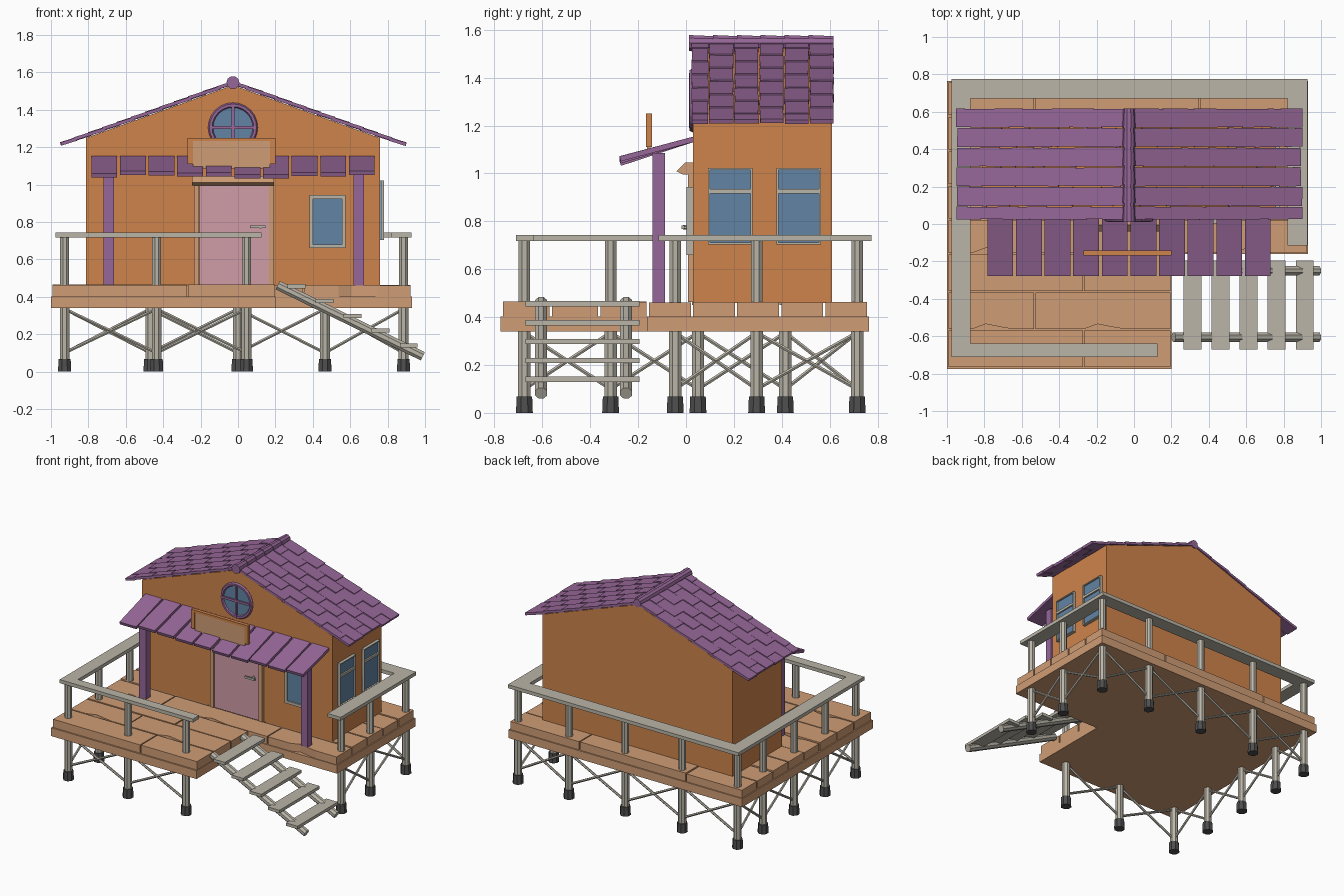
import bpy, bmesh, math, random
from mathutils import Vector, Matrix

if "Cube" in bpy.data.objects:
    bpy.data.objects.remove(bpy.data.objects["Cube"])
random.seed(4)

def lin(c):
    return c / 12.92 if c <= 0.04045 else ((c + 0.055) / 1.055) ** 2.4

def material(name, r, g, b):
    m = bpy.data.materials.new(name)
    m.diffuse_color = (lin(r / 255), lin(g / 255), lin(b / 255), 1)
    m.use_nodes = True
    m.node_tree.nodes["Principled BSDF"].inputs["Base Color"].default_value = m.diffuse_color
    return m

ORANGE = material("orange wall", 207, 132, 75)
TAN = material("tan wood", 208, 157, 117)
PURPLE = material("purple wood", 150, 103, 152)
PINK = material("pink door", 208, 158, 167)
GLASS = material("blue glass", 98, 132, 164)
GREY = material("weathered grey", 186, 181, 168)
DARK = material("dark footing", 78, 78, 78)

parts = {}          # name -> (bmesh, material); repeats share one object

def mesh(name, mat):
    if name not in parts:
        parts[name] = (bmesh.new(), mat)
    return parts[name][0]

def slab(name, mat, centre, size, rot=None):
    m = Matrix.Translation(centre) @ (rot or Matrix()) @ Matrix.Diagonal((*size, 1))
    bmesh.ops.create_cube(mesh(name, mat), size=1, matrix=m)

def box(name, mat, x0, x1, y0, y1, z0, z1):
    slab(name, mat, ((x0 + x1) / 2, (y0 + y1) / 2, (z0 + z1) / 2), (x1 - x0, y1 - y0, z1 - z0))

def rod(name, mat, a, b, r, sides=8, r2=None):
    a, b = Vector(a), Vector(b)
    d = b - a
    m = Matrix.Translation((a + b) / 2) @ d.to_track_quat('Z', 'Y').to_matrix().to_4x4() \
        @ Matrix.Rotation(math.pi / sides, 4, 'Z')
    bmesh.ops.create_cone(mesh(name, mat), cap_ends=True, segments=sides, radius1=r,
                          radius2=r if r2 is None else r2, depth=d.length, matrix=m)

def prism(name, mat, pts, offset):
    bm = mesh(name, mat)
    f = bm.faces.new([bm.verts.new(p) for p in pts])
    ext = bmesh.ops.extrude_face_region(bm, geom=[f], use_keep_orig=True)
    vs = [g for g in ext["geom"] if isinstance(g, bmesh.types.BMVert)]
    bmesh.ops.translate(bm, vec=offset, verts=vs)

# Deck: L-shaped base with a notch at the front right for the stairs
prism("deck_base", TAN, [(-1, -.775, .34), (.2, -.775, .34), (.2, -.16, .34), (.93, -.16, .34),
                         (.93, .765, .34), (-1, .765, .34)], (0, 0, .062))

# Deck boards, some with a chipped front edge
rows = [(-.77 + .2033 * i, -.77 + .2033 * (i + 1), .2) for i in range(3)] + \
       [(-.16 + .184 * i, -.16 + .184 * (i + 1), .925) for i in range(5)]
for i, (y0, y1, xe) in enumerate(rows):
    cuts = [-.995, (-.27, -.53)[i % 2]] + ([(.2, .35)[i % 2]] if xe > .5 else []) + [xe]
    for j, (a, b) in enumerate(zip(cuts, cuts[1:])):
        a, b, lo, hi = a + .004, b - .004, y0 + .006, y1 - .004
        m = (a + b) / 2
        chip = [(m - .1, lo), (m - .03, lo + .026), (m + .05, lo + .01), (m + .11, lo)] if i in (1, 3) else []
        pts = [(a, lo)] + chip + [(b, lo), (b, hi), (a, hi)]
        top = .465 - random.random() * .006
        prism("deck_boards", TAN, [(x, y, .4) for x, y in pts], (0, 0, top - .4))

# Legs, footings, cross braces and railing posts
left = [(-.927, y) for y in (-.675, -.315, .05, .415, .715)]
back = [(x, .715) for x in (-.927, -.47, 0, .465, .885)]
front = [(x, -.675) for x in (-.927, -.435, .045)]
right = [(.885, y) for y in (-.045, .295, .715)]
for x, y in sorted(set(left + back + front + right)):
    rod("legs", GREY, (x, y, .03), (x, y, .345), .028)
    rod("footings", DARK, (x, y, 0), (x, y, .068), .038, 8, .035)
    rod("rail_posts", GREY, (x, y, .45), (x, y, .725), .026)
for line in (left, back, front, right):
    for (x0, y0), (x1, y1) in zip(line, line[1:]):
        rod("cross_braces", GREY, (x0, y0, .1), (x1, y1, .335), .009, 6)
        rod("cross_braces", GREY, (x0, y0, .335), (x1, y1, .1), .009, 6)

# Handrails
box("handrail", GREY, -.975, -.875, -.71, .775, .717, .743)
box("handrail", GREY, .82, .928, -.115, .775, .717, .743)
box("handrail", GREY, -.875, .82, .672, .775, .717, .743)
box("handrail", GREY, -.875, .125, -.71, -.638, .717, .743)

# Stairs
for y in (-.605, -.25):
    rod("stair_stringers", GREY, (.212, y, .462), (.988, y, .082), .027)
for i in range(5):
    x, z = .313 + .15 * i, .456 - .079 * i
    box("stair_treads", GREY, x - .048, x + .048, -.67, -.195, z - .011, z + .011)

# House body with gable
CX, APEX, SLOPE = -.027, 1.545, .359
eave = APEX - .785 * SLOPE - .014
prism("house_walls", ORANGE, [(CX - .785, .03, .46), (CX + .785, .03, .46), (CX + .785, .03, eave),
                              (CX, .03, APEX - .014), (CX - .785, .03, eave)], (0, .58, 0))

# Roof shingles: staggered columns running from ridge to eave
ang, length = math.atan(SLOPE), .92 / math.cos(math.atan(SLOPE))
ys = [.022, .095, .2, .305, .41, .515, .618]
pitch = length / 6
for side in (-1, 1):
    for c, (y0, y1) in enumerate(zip(ys, ys[1:])):
        ends = [pitch * k for k in range(7)] if c % 2 else \
            [0] + [pitch * (k + .5) for k in range(6)] + [length]
        ends[-1] -= random.random() * .012
        for a, b in zip(ends, ends[1:]):
            s, w = (a + b) / 2, y1 - y0 - .002 - random.random() * .006
            tilt = ang - math.radians(2.2)
            centre = (CX + side * s * math.cos(ang), (y0 + y1) / 2, APEX - s * math.sin(ang))
            turn = Matrix.Rotation(side * tilt, 4, 'Y') @ \
                Matrix.Rotation(random.uniform(-.02, .02), 4, 'Z')
            slab("roof_shingles", PURPLE, centre, (b - a + .012, w, .018), turn)

# Ridge caps
for i in range(6):
    y = .012 + .1 * i
    rod("ridge_caps", PURPLE, (CX, y, APEX), (CX, y + .105, APEX), .035, 10, .03)

# Porch roof boards and posts
for i in range(10):
    zf = 1.05 + random.uniform(-.008, .014)
    a, b = Vector((0, -.275, zf)), Vector((0, .032, 1.143))
    tilt = Matrix.Rotation(math.atan2(b.z - a.z, b.y - a.y), 4, 'X')
    mid = (a + b) / 2
    slab("porch_roof_boards", PURPLE, (-.715 + .153 * i, mid.y, mid.z), (.138, (b - a).length, .022), tilt)
for x in (-.69, .645):
    box("porch_posts", PURPLE, x - .028, x + .028, -.14, -.088, .46, 1.085)

# Blank sign board with frame
box("sign_board", TAN, -.24, .17, -.162, -.148, 1.085, 1.235)
box("sign_frame", ORANGE, -.27, .2, -.168, -.142, 1.232, 1.25)
for x in (-.27, .17):
    box("sign_frame", ORANGE, x, x + .03, -.168, -.142, 1.11, 1.235)

# Door, jambs, lintel and handle
box("door", PINK, -.207, .165, .016, .032, .464, 1.0)
for x in (-.236, .165):
    box("door_jambs", TAN, x, x + .028, .008, .032, .464, 1.0)
prism("door_lintel", TAN, [(-.245, .032, 1.045), (-.245, -.005, 1.045), (-.245, -.04, 1.01),
                           (-.245, -.01, .995), (-.245, .032, .995)], (.437, 0, 0))
rod("door_handle", GREY, (.12, .016, .775), (.12, -.012, .775), .01)
box("door_handle", GREY, .065, .148, -.018, -.006, .768, .782)

# Front window
box("front_window_glass", GLASS, .39, .565, .012, .02, .67, .935)
for x in (.382, .555):
    box("front_window_frame", GREY, x, x + .02, .002, .032, .66, .943)
for z in (.66, .923):
    box("front_window_frame", GREY, .402, .555, .002, .032, z, z + .02)

# Two right-hand windows
for y0 in (.092, .378):
    y1 = y0 + .185
    box("side_window_glass", GLASS, .762, .769, y0, y1, .705, 1.02)
    for y in (y0, y1 - .008):
        box("side_window_frames", GREY, .755, .78, y, y + .008, .703, 1.022)
    for z, h in ((.703, .008), (.917, .018), (1.014, .008)):
        box("side_window_frames", GREY, .755, .78, y0 + .008, y1 - .008, z, z + h)

# Round gable window
rod("round_window_glass", GLASS, (CX, .032, 1.305), (CX, .024, 1.305), .12, 24)
box("round_window_bars", PURPLE, CX - .008, CX + .008, .012, .03, 1.19, 1.42)
box("round_window_bars", PURPLE, CX - .115, CX + .115, .012, .03, 1.297, 1.313)
bpy.ops.mesh.primitive_torus_add(location=(CX, .026, 1.305), rotation=(math.pi / 2, 0, 0), major_radius=.119,
                                 minor_radius=.014, major_segments=24, minor_segments=6)
ring = bpy.context.object
ring.name = "round_window_ring"
ring.data.materials.append(PURPLE)

# Turn every collected part into an object
for name, (bm, mat) in parts.items():
    bmesh.ops.recalc_face_normals(bm, faces=bm.faces)
    me = bpy.data.meshes.new(name)
    bm.to_mesh(me)
    bm.free()
    me.materials.append(mat)
    bpy.context.collection.objects.link(bpy.data.objects.new(name, me))
